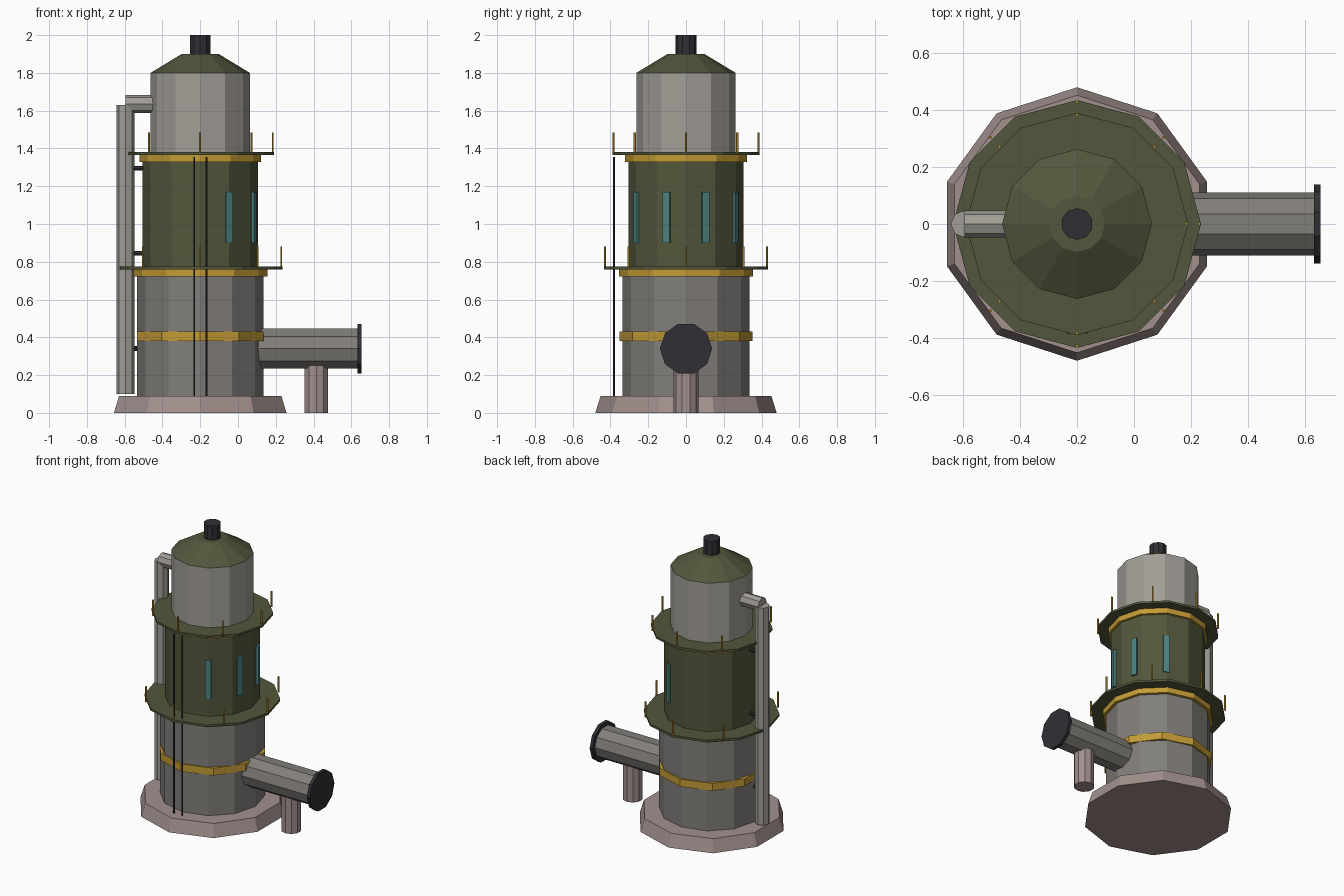
import bpy, math
from mathutils import Vector

if "Cube" in bpy.data.objects:
    bpy.data.objects.remove(bpy.data.objects["Cube"])

CX = -0.2  # tower axis


def mat(name, rgb):
    m = bpy.data.materials.new(name)
    m.diffuse_color = (*rgb, 1)
    m.use_nodes = True
    m.node_tree.nodes["Principled BSDF"].inputs["Base Color"].default_value = m.diffuse_color
    return m


STONE = mat("pinkish_stone", (0.36, 0.28, 0.27))
STEEL = mat("steel", (0.22, 0.21, 0.195))
PALE = mat("pale_steel", (0.36, 0.34, 0.31))
OLIVE = mat("olive", (0.085, 0.095, 0.045))
YELLOW = mat("yellow", (0.55, 0.33, 0.035))
DARK = mat("dark_metal", (0.03, 0.028, 0.035))
TEAL = mat("teal_glass", (0.07, 0.22, 0.21))


def finish(name, material):
    ob = bpy.context.object
    ob.name = name
    ob.data.materials.append(material)
    return ob


def drum(name, material, r, z0, z1, sides=12, r2=None, x=CX, y=0):
    """Upright prism or taper; the first corner lies on the y axis."""
    bpy.ops.mesh.primitive_cone_add(vertices=sides, radius1=r,
                                    radius2=r if r2 is None else r2,
                                    depth=z1 - z0, location=(x, y, (z0 + z1) / 2))
    return finish(name, material)


def pipe_x(name, material, r, x0, x1, z, sides=10):
    """Prism lying along x, with corners at +-y."""
    bpy.ops.mesh.primitive_cone_add(vertices=sides, radius1=r, radius2=r,
                                    depth=x1 - x0, rotation=(0, math.pi / 2, 0),
                                    location=((x0 + x1) / 2, 0, z))
    return finish(name, material)


# Tower body
drum("base_plinth", STONE, 0.48, 0, 0.09, 10, 0.452)
drum("lower_drum", STEEL, 0.336, 0.09, 0.765)
drum("middle_drum", OLIVE, 0.305, 0.765, 1.37)
drum("upper_drum", PALE, 0.263, 1.37, 1.8)
drum("roof_cone", OLIVE, 0.263, 1.8, 1.9, 12, 0.098)
drum("chimney", DARK, 0.056, 1.89, 2.0, 10)

# Yellow bands
drum("lower_band", YELLOW, 0.351, 0.38, 0.432, 10)
drum("middle_band", YELLOW, 0.356, 0.722, 0.765)
drum("upper_band", YELLOW, 0.322, 1.327, 1.37)

# Walkway decks with eight posts each
for level, r, z in (("lower", 0.435, 0.76), ("upper", 0.39, 1.365)):
    drum(level + "_deck", OLIVE, r, z, z + 0.015)
    for i in range(8):
        a = i * math.pi / 4
        pr = r - 0.006
        drum(f"{level}_post_{i}", YELLOW, 0.006, z + 0.01, z + 0.12, 6,
             x=CX + pr * math.cos(a), y=pr * math.sin(a))

# Windows around the +x side
for i, deg in enumerate((-60, -20, 20, 60)):
    a = math.radians(deg)
    bpy.ops.mesh.primitive_cube_add(size=1, rotation=(0, 0, a),
                                    location=(CX + 0.3 * math.cos(a), 0.3 * math.sin(a), 1.035))
    bpy.context.object.scale = (0.02, 0.04, 0.27)
    finish(f"window_{i}", TEAL)

# Ladder rails at the front
for side, x in (("left", -0.232), ("right", -0.167)):
    drum(f"ladder_rail_{side}", DARK, 0.005, 0.09, 1.355, 6, x=x, y=-0.381)

# Downpipe at the left with elbow and brackets
drum("downpipe", PALE, 0.048, 0.1, 1.63, 8, x=-0.595)
pipe_x("downpipe_elbow", PALE, 0.048, -0.595, -0.43, 1.635, 8)
for i, z in enumerate((0.34, 0.845, 1.295)):
    pipe_x(f"pipe_bracket_{i}", DARK, 0.013, -0.595, -0.48, z, 8)

# Side duct with end flange and support
pipe_x("side_duct", STEEL, 0.111, 0.0, 0.635, 0.34)
pipe_x("duct_flange", DARK, 0.138, 0.632, 0.655, 0.34)
drum("duct_support", STONE, 0.066, 0, 0.25, 10, x=0.415)
